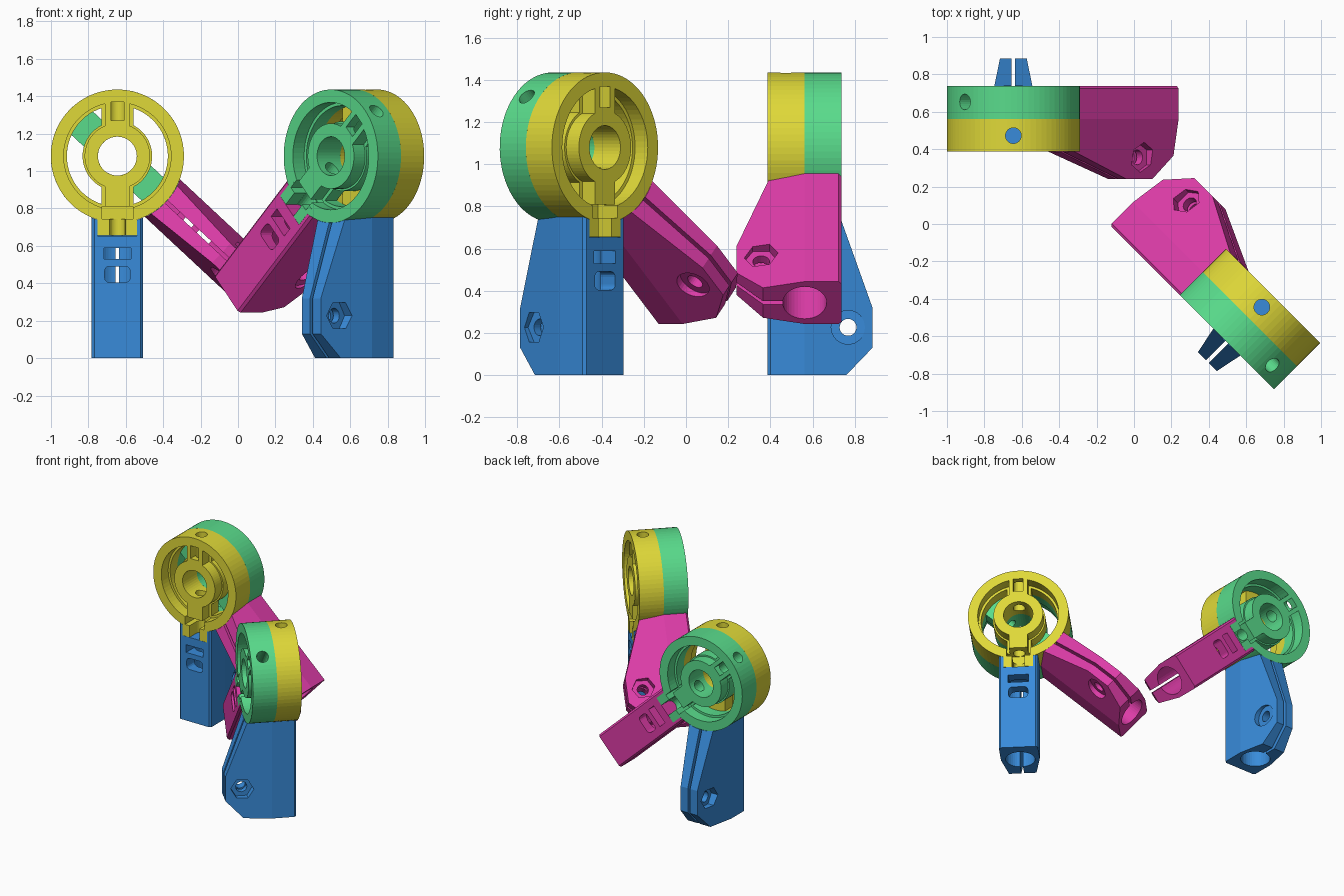
import bpy, bmesh, math
from mathutils import Matrix, Vector

if "Cube" in bpy.data.objects:
    bpy.data.objects.remove(bpy.data.objects["Cube"])

def prism(name, pts, lo, hi, axis):
    """Extrude a 2D outline along one axis: x uses (y,z), y uses (x,z), z uses (x,y)."""
    place = {'x': lambda a, b, h: (h, a, b),
             'y': lambda a, b, h: (a, h, b),
             'z': lambda a, b, h: (a, b, h)}[axis]
    bm = bmesh.new()
    low = [bm.verts.new(place(a, b, lo)) for a, b in pts]
    top = [bm.verts.new(place(a, b, hi)) for a, b in pts]
    bm.faces.new(low)
    bm.faces.new(top)
    for i in range(len(pts)):
        j = (i + 1) % len(pts)
        bm.faces.new((low[i], low[j], top[j], top[i]))
    bmesh.ops.recalc_face_normals(bm, faces=bm.faces)
    me = bpy.data.meshes.new(name)
    bm.to_mesh(me)
    bm.free()
    ob = bpy.data.objects.new(name, me)
    bpy.context.collection.objects.link(ob)
    return ob

def arc(r, a0, a1, n, c=(0, 0)):
    return [(c[0] + r * math.cos(math.radians(a0 + (a1 - a0) * i / n)),
             c[1] + r * math.sin(math.radians(a0 + (a1 - a0) * i / n))) for i in range(n + 1)]

def circle(r, n=32, c=(0, 0)):
    return arc(r, 0, 360, n, c)[:-1]

def rect(a0, a1, b0, b1):
    return [(a0, b0), (a1, b0), (a1, b1), (a0, b1)]

def combine(ob, pts, lo, hi, axis, op='DIFFERENCE'):
    cutter = prism("cutter", pts, lo, hi, axis)
    mod = ob.modifiers.new("cut", 'BOOLEAN')
    mod.operation, mod.solver, mod.object = op, 'EXACT', cutter
    dg = bpy.context.evaluated_depsgraph_get()
    me = bpy.data.meshes.new_from_object(ob.evaluated_get(dg))
    ob.modifiers.clear()
    ob.data = me
    bpy.data.objects.remove(cutter)

def window(side, r0, r1, gap):
    """Curved window outline beside the vertical bridge of the disc."""
    a0 = math.degrees(math.acos(gap / r0))
    a1 = math.degrees(math.acos(gap / r1))
    pts = arc(r1, -a1, a1, 28) + arc(r0, a0, -a0, 24)
    return [(side * x, z) for x, z in pts]

# Clamp arm hanging down from the hinge centre
arm = prism("arm", [(-.1235, -.175), (.1235, -.175), (.1375, -.161), (.1375, 0),
                    (.071, .325), (-.071, .325), (-.1375, 0), (-.1375, -.161)], -1.08, -.3, 'z')
combine(arm, [(-.3, -1.2), (.075, -1.2), (.075, -1.19), (.2, -1.077), (.322, -.95), (.322, -.76),
              (.173, -.343), (.173, -.2), (-.3, -.2)], -.5, .5, 'x', 'INTERSECT')
combine(arm, circle(.357, 72), -.5, .5, 'y')                      # seat for the discs
combine(arm, rect(-.105, .105, -.426, -.2), -.5, -.03, 'y')       # pocket for the disc tab
combine(arm, circle(.104, 40), -1.3, -.45, 'z')                   # tube bore
combine(arm, rect(-.01, .01, .02, .6), -1.3, -.2, 'z')            # clamp slit
combine(arm, rect(-.072, .072, -.55, -.49), -.4, -.02, 'y')       # upper window
rounded = []
for cx, cz, a in ((.042, -.615, 0), (-.042, -.615, 90), (-.042, -.65, 180), (.042, -.65, 270)):
    rounded += arc(.026, a, a + 90, 4, (cx, cz))
combine(arm, rounded, -.4, -.015, 'y')                            # lower window
bolt = (.206, -.853)
combine(arm, circle(.04, 24, bolt), -.5, .5, 'x')                 # clamp bolt hole
combine(arm, circle(.08, 32, bolt), .075, .5, 'x')                # bolt head recess
combine(arm, circle(.08, 6, bolt), -.5, -.055, 'x')               # hex nut recess

# Hinge disc with tab, hub, windows and radial screw hole
disc = prism("disc", circle(.356, 72), -.175, 0, 'y')
combine(disc, rect(-.105, .105, -.425, -.3), -.1755, -.0305, 'y', 'UNION')
combine(disc, circle(.104, 40), -.5, .5, 'y')
for s in (-1, 1):
    combine(disc, window(s, .186, .27, .085), -.5, .5, 'y')
    combine(disc, window(s, .175, .287, .066), -.5, -.09, 'y')
combine(disc, circle(.042, 24, (0, -.09)), -.6, .6, 'z')
combine(disc, rect(-.083, .083, -.335, -.27), -.5, -.045, 'y')    # nut slot
combine(disc, rect(-.043, .043, -.6, -.33), -.5, -.09, 'y')       # screw channel
combine(disc, rect(-.035, .035, .19, .29), -.5, -.09, 'y')        # upper slot

def material(name, c):
    m = bpy.data.materials.new(name)
    m.diffuse_color = (*c, 1)
    m.use_nodes = True
    m.node_tree.nodes["Principled BSDF"].inputs["Base Color"].default_value = m.diffuse_color
    return m

yellow = material("yellow", (.74, .69, .04))
green = material("green", (.10, .71, .26))
pink = material("pink", (.72, .045, .39))
blue = material("blue", (.04, .26, .70))

# Two hinges, each from two identical halves turned against each other
half_turn = Matrix.Rotation(math.radians(-47), 4, 'Y') @ Matrix.Rotation(math.pi, 4, 'Z')
for tag, pos, angle in (("left", (-.645, .5625, 1.08), 0), ("right", (.62, -.508, 1.08), 135)):
    base = Matrix.Translation(Vector(pos)) @ Matrix.Rotation(math.radians(angle), 4, 'Z')
    for half, mat, arm_mat, disc_mat in (("upright", Matrix(), blue, yellow),
                                         ("slanted", half_turn, pink, green)):
        for src, m in ((arm, arm_mat), (disc, disc_mat)):
            me = src.data.copy()
            me.transform(base @ mat)
            me.materials.clear()
            me.materials.append(m)
            me.polygons.foreach_set("material_index", [0] * len(me.polygons))
            ob = bpy.data.objects.new(f"{tag}_{half}_{src.name}", me)
            bpy.context.collection.objects.link(ob)
for src in (arm, disc):
    bpy.data.objects.remove(src)
